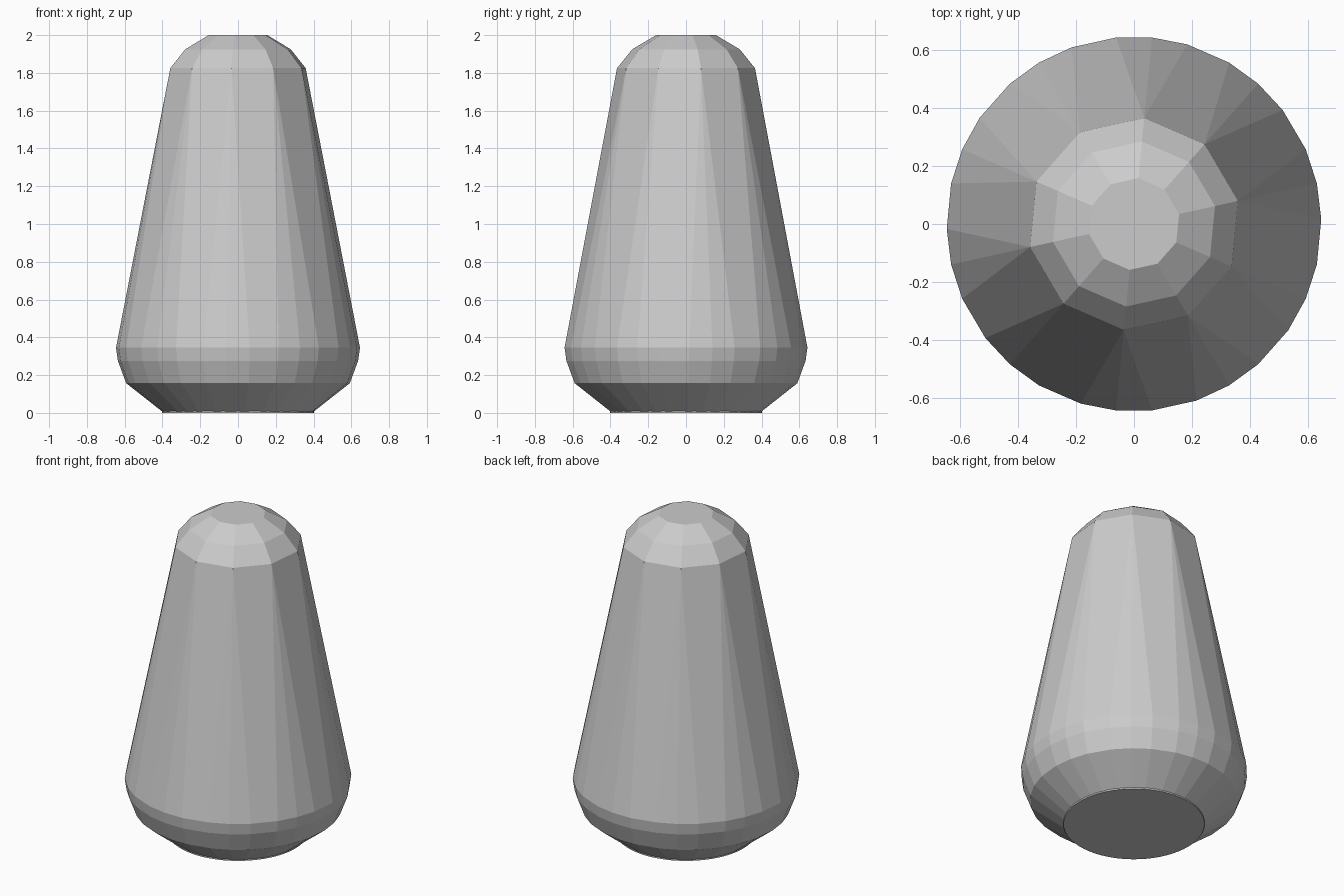
import bpy, bmesh
from math import cos, sin, radians

if "Cube" in bpy.data.objects:
    bpy.data.objects.remove(bpy.data.objects["Cube"])

PHASE = 12.5
bm = bmesh.new()


def ring(r, z, offsets):
    # ten repeats of the given angular offsets
    return [bm.verts.new((r * cos(a), r * sin(a), z))
            for k in range(10) for o in offsets
            for a in [radians(PHASE + 36 * k + o)]]


def bridge(a, b):
    n = len(a)
    for i in range(n):
        j = (i + 1) % n
        bm.faces.new((a[i], a[j], b[j], b[i]))


# Rounded foot: 30 sides
foot = [ring(r, z, (0, 11, 25)) for r, z in
        [(0.40, 0.006), (0.592, 0.157), (0.636, 0.275), (0.646, 0.345)]]
# Rounded crown: 10 sides
crown = [ring(r, z, (0,)) for r, z in
         [(0.367, 1.825), (0.286, 1.925), (0.159, 2.0)]]
for stack in (foot, crown):
    for a, b in zip(stack, stack[1:]):
        bridge(a, b)

# Tapered wall: a triangle, quad and triangle for each crown side
low, high = foot[-1], crown[0]
for k in range(10):
    a, b, c, d = (low[(3 * k + i) % 30] for i in range(4))
    p, q = high[k], high[(k + 1) % 10]
    bm.faces.new((a, b, p))
    bm.faces.new((b, c, q, p))
    bm.faces.new((c, d, q))

# Flat ends
bm.faces.new(crown[-1])
bm.faces.new(foot[0][::-1])
bmesh.ops.recalc_face_normals(bm, faces=bm.faces)
mesh = bpy.data.meshes.new("body")
bm.to_mesh(mesh)
bm.free()
bpy.context.collection.objects.link(bpy.data.objects.new("body", mesh))

# Thin round base pad
bpy.ops.mesh.primitive_cylinder_add(vertices=64, radius=0.402, depth=0.01,
                                    location=(0, 0, 0.005))
bpy.context.object.name = "base_pad"
